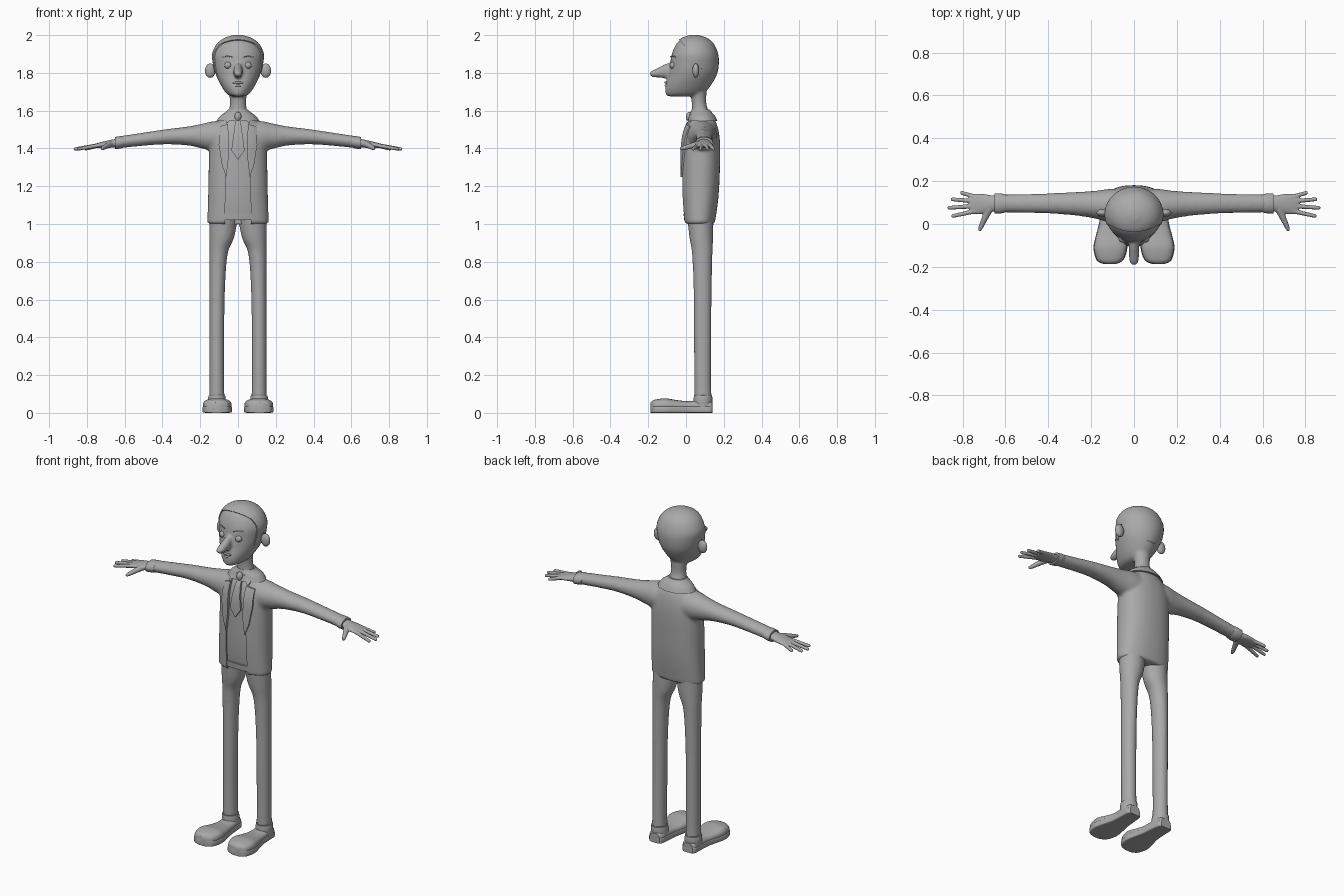
import bpy, bmesh, math
from mathutils import Vector

cube = bpy.data.objects.get("Cube")
if cube:
    bpy.data.objects.remove(cube)

GREY = (0.4, 0.4, 0.4, 1)
clay = bpy.data.materials.new("clay_grey")
clay.use_nodes = True
clay.diffuse_color = GREY
clay.node_tree.nodes["Principled BSDF"].inputs["Base Color"].default_value = GREY


def activate(ob):
    bpy.ops.object.select_all(action='DESELECT')
    ob.select_set(True)
    bpy.context.view_layer.objects.active = ob


def add(name, bm):
    bmesh.ops.recalc_face_normals(bm, faces=bm.faces)
    me = bpy.data.meshes.new(name)
    bm.to_mesh(me)
    bm.free()
    ob = bpy.data.objects.new(name, me)
    bpy.context.collection.objects.link(ob)
    me.materials.append(clay)
    return ob


def finish(ob, angle=40):
    """Apply the modifiers and shade smooth with sharp edges kept."""
    activate(ob)
    bpy.ops.object.convert(target='MESH')
    bpy.ops.object.shade_smooth_by_angle(angle=math.radians(angle))
    return ob


def spline(st, sub=5):
    """Catmull-Rom interpolation between the given stations."""
    out = []
    for i in range(len(st) - 1):
        a, b, c, d = st[max(i - 1, 0)], st[i], st[i + 1], st[min(i + 2, len(st) - 1)]
        for k in range(sub):
            t = k / sub
            out.append([q + .5 * t * (r - p + t * (2*p - 5*q + 4*r - s + t * (3*(q - r) + s - p)))
                        for p, q, r, s in zip(a, b, c, d)])
    return out + [list(st[-1])]


def loft(name, st, axis='z', power=2.0, n=40):
    """Stations: position on axis, two centre coordinates, two radii."""
    bm = bmesh.new()
    rings = []
    for p, u, v, ru, rv in spline(st):
        ring = []
        for i in range(n):
            t = 2 * math.pi * i / n
            c, s = math.cos(t), math.sin(t)
            a = u + max(ru, .001) * math.copysign(abs(c) ** (2 / power), c)
            b = v + max(rv, .001) * math.copysign(abs(s) ** (2 / power), s)
            ring.append(bm.verts.new({'x': (p, a, b), 'y': (a, p, b), 'z': (a, b, p)}[axis]))
        rings.append(ring)
    for r, q in zip(rings, rings[1:]):
        for i in range(n):
            bm.faces.new((r[i], r[i - 1], q[i - 1], q[i]))
    bm.faces.new(rings[0])
    bm.faces.new(rings[-1])
    return add(name, bm)


def ball(name, loc, size):
    bm = bmesh.new()
    bmesh.ops.create_uvsphere(bm, u_segments=24, v_segments=16, radius=1)
    for v in bm.verts:
        v.co = Vector(loc) + v.co * Vector(size)
    return add(name, bm)


def tube(name, pts, radii):
    cu = bpy.data.curves.new(name, 'CURVE')
    cu.dimensions, cu.bevel_depth, cu.use_fill_caps = '3D', 1, True
    sp = cu.splines.new('POLY')
    sp.points.add(len(pts) - 1)
    for p, co, r in zip(sp.points, pts, radii):
        p.co, p.radius = (*co, 1), r
    ob = bpy.data.objects.new(name, cu)
    bpy.context.collection.objects.link(ob)
    cu.materials.append(clay)
    return finish(ob)


def prism(pts, axis, lo, hi):
    bm = bmesh.new()
    a, b = [[bm.verts.new((d, p, q) if axis == 'x' else (p, d, q)) for p, q in pts] for d in (lo, hi)]
    bm.faces.new(a)
    bm.faces.new(b)
    for i in range(len(a)):
        bm.faces.new((a[i - 1], a[i], b[i], b[i - 1]))
    return add("cutter", bm)


def cut(ob, cutter, op):
    m = ob.modifiers.new("cut", 'BOOLEAN')
    m.object, m.operation, m.solver = cutter, op, 'EXACT'
    cutter.hide_render = True
    finish(ob)
    bpy.data.objects.remove(cutter)
    return ob


def blend(name, parts, voxel, steps):
    """Fuse overlapping parts into one soft skin."""
    activate(parts[0])
    for p in parts:
        p.select_set(True)
    bpy.ops.object.join()
    ob = parts[0]
    ob.name = name
    m = ob.modifiers.new("fuse", 'REMESH')
    m.mode, m.voxel_size = 'VOXEL', voxel
    m = ob.modifiers.new("soften", 'SMOOTH')
    m.factor, m.iterations = .5, steps
    return finish(ob, 50)


def grow(st, d):
    return [(*s[:3], s[3] + d, s[4] + d) for s in st]


def flip(st, s):
    return [(z, s * x, y, rx, ry) for z, x, y, rx, ry in st]


# Head, neck and nose
HEAD = [(1.676, 0, -.02, .035, .075), (1.69, 0, -.008, .06, .1), (1.73, 0, .01, .088, .119),
        (1.79, 0, .033, .117, .127), (1.85, 0, .043, .13, .127), (1.9, 0, .045, .132, .12),
        (1.95, 0, .045, .108, .098), (1.98, 0, .044, .07, .065), (1.996, 0, .043, .02, .02)]
head = blend("head", [
    loft("skull", HEAD),
    loft("neck", [(1.52, 0, .085, .08, .07), (1.57, 0, .08, .058, .053), (1.63, 0, .07, .043, .039),
                  (1.69, 0, .066, .048, .042), (1.76, 0, .06, .07, .05)]),
    loft("nose", [(-.19, 0, 1.796, .009, .009), (-.175, 0, 1.796, .02, .018), (-.14, 0, 1.803, .024, .028),
                  (-.1, 0, 1.81, .024, .04), (-.04, 0, 1.82, .02, .04)], 'y')], .007, 4)
hair = loft("hair", [(z + .004, *r) for z, *r in grow(HEAD, .004)])
cut(hair, prism([(-.045, 1.985), (-.012, 1.95), (0, 1.91), (-.003, 1.85), (-.01, 1.79), (0, 1.785),
                 (.02, 1.81), (.04, 1.85), (.055, 1.855), (.09, 1.81), (.14, 1.755), (.2, 1.74),
                 (.2, 2.05), (-.045, 2.05)], 'x', -.3, .3), 'INTERSECT')

# Lips
for name, z, y, w in (("upper_lip", 1.749, -.109, .034), ("lower_lip", 1.733, -.107, .026)):
    tube(name, [(w * t, y + .016 * t * t, z - .004 * t * t) for t in (-1, -.5, 0, .5, 1)],
         (.002, .005, .006, .005, .002))

# Jacket with sleeves, opened at the front
TORSO = [(1.0, 0, .07, .163, .082), (1.1, 0, .073, .16, .094), (1.2, 0, .075, .157, .101),
         (1.35, 0, .078, .154, .103), (1.45, 0, .08, .147, .099), (1.52, 0, .083, .118, .083),
         (1.56, 0, .085, .08, .062), (1.6, 0, .08, .05, .046)]
half_sleeve = [(.1, .086, 1.465, .078, .082), (.18, .09, 1.465, .065, .068), (.26, .094, 1.466, .056, .051),
               (.38, .096, 1.462, .048, .04), (.5, .096, 1.449, .044, .035), (.62, .096, 1.434, .042, .032)]
sleeves = [(-s[0], *s[1:]) for s in half_sleeve[::-1]] + half_sleeve
jacket = blend("jacket", [loft("body", TORSO, power=2.3), loft("sleeves", sleeves, 'x')], .009, 8)
cut(jacket, prism([(-.07, .97), (.07, .97), (.065, 1.25), (.06, 1.5), (.03, 1.65),
                   (-.03, 1.65), (-.06, 1.5), (-.065, 1.25)], 'y', -.2, .04), 'DIFFERENCE')

# Shirt, its hem, collar and tie
shirt = finish(loft("shirt", [(max(z, 1.03), *r) for z, *r in grow(TORSO, -.009)], power=2.3))
hem = loft("shirt_hem", [(1.02, 0, .07, .156, .08), (1.055, 0, .071, .156, .084)], power=2.3)
cut(hem, prism([(-.07, 1), (.07, 1), (.07, 1.1), (-.07, 1.1)], 'y', -.2, .06), 'INTERSECT')
finish(loft("collar", [(1.545, 0, .087, .114, .08), (1.572, 0, .085, .094, .068),
                       (1.592, 0, .08, .066, .056), (1.605, 0, .077, .052, .048)]))
tie = loft("tie", grow(TORSO, .004), power=2.3)
cut(tie, prism([(0, 1.34), (.035, 1.39), (.012, 1.56), (-.012, 1.56), (-.035, 1.39)],
               'y', -.2, .05), 'INTERSECT')
finish(ball("tie_knot", (0, .018, 1.568), (.018, .018, .026)))

# Trousers
LEG = [(.085, .112, .09, .043, .048), (.13, .112, .089, .039, .045), (.4, .112, .088, .039, .046),
       (.65, .11, .088, .041, .048), (.84, .103, .086, .048, .054), (.93, .086, .081, .066, .063),
       (1.05, .075, .075, .078, .07)]
blend("trousers", [loft("leg", flip(LEG, s)) for s in (1, -1)], .009, 6)

SHOE = [(-.187, .114, .03, .025, .024), (-.168, .112, .035, .06, .034), (-.11, .11, .039, .076, .038),
        (-.05, .108, .034, .066, .034), (.01, .107, .031, .052, .031), (.08, .108, .034, .046, .034),
        (.125, .11, .033, .042, .032), (.141, .11, .03, .03, .026)]
FINGERS = {"little": (.81, .147, .745, .128), "ring": (.855, .116, .755, .107),
           "middle": (.87, .075, .758, .083), "index": (.852, .036, .75, .058)}

for s, side in ((1, "left"), (-1, "right")):
    # Face details
    finish(ball(side + "_eye", (s * .053, -.068, 1.84), (.019, .019, .019)))
    finish(ball(side + "_ear", (s * .147, .052, 1.812), (.028, .018, .038)))
    tube(side + "_eyebrow", [(s * .03, -.084, 1.884), (s * .055, -.072, 1.89), (s * .08, -.054, 1.884)],
         (.002, .003, .002))

    # Lapel and collar point follow the chest
    lapel = loft(side + "_lapel", grow(TORSO, .008), power=2.3)
    cut(lapel, prism([(s * x, z) for x, z in ((.052, 1.53), (.1, 1.515), (.102, 1.42), (.085, 1.31),
                                              (.062, 1.25), (.05, 1.35))], 'y', -.2, .06), 'INTERSECT')
    point = loft(side + "_collar_point", grow(TORSO, .01), power=2.3)
    cut(point, prism([(s * x, z) for x, z in ((.008, 1.585), (.07, 1.57), (.062, 1.53))],
                     'y', -.2, .06), 'INTERSECT')

    # Cuff and hand
    finish(loft(side + "_cuff", [(s * .6, .096, 1.436, .042, .03), (s * .625, .096, 1.432, .047, .033),
                                 (s * .652, .096, 1.428, .047, .032)], 'x'))
    hand = [loft("palm", [(s * .62, .095, 1.431, .036, .024), (s * .66, .095, 1.426, .038, .022),
                          (s * .71, .094, 1.42, .047, .017), (s * .75, .093, 1.414, .047, .013),
                          (s * .768, .093, 1.412, .036, .009)], 'x')]
    for name, (x1, y1, x0, y0) in FINGERS.items():
        pts = [(s * (x0 + (x1 - x0) * t), y0 + (y1 - y0) * t, 1.414 - .018 * t) for t in (-.3, 0, .5, .95, 1)]
        hand.append(tube(name + "_finger", pts, (.011, .011, .01, .009, .005)))
    hand.append(tube("thumb", [(s * .675, .07, 1.424), (s * .695, .03, 1.414), (s * .715, -.015, 1.402),
                               (s * .722, -.032, 1.398)], (.018, .015, .011, .007)))
    blend(side + "_hand", hand, .004, 2)

    # Shoe with sole and ankle rim
    shoe = [(y, s * x, *r) for y, x, *r in SHOE]
    finish(loft(side + "_shoe", shoe, 'y', 2.6))
    finish(loft(side + "_sole", [(y, x, .018, rx + .003, .018) for y, x, _, rx, _ in shoe], 'y', 7))
    finish(loft(side + "_shoe_rim", flip([(.03, .11, .088, .047, .05), (.07, .112, .09, .047, .05),
                                          (.092, .112, .09, .044, .048)], s)))
